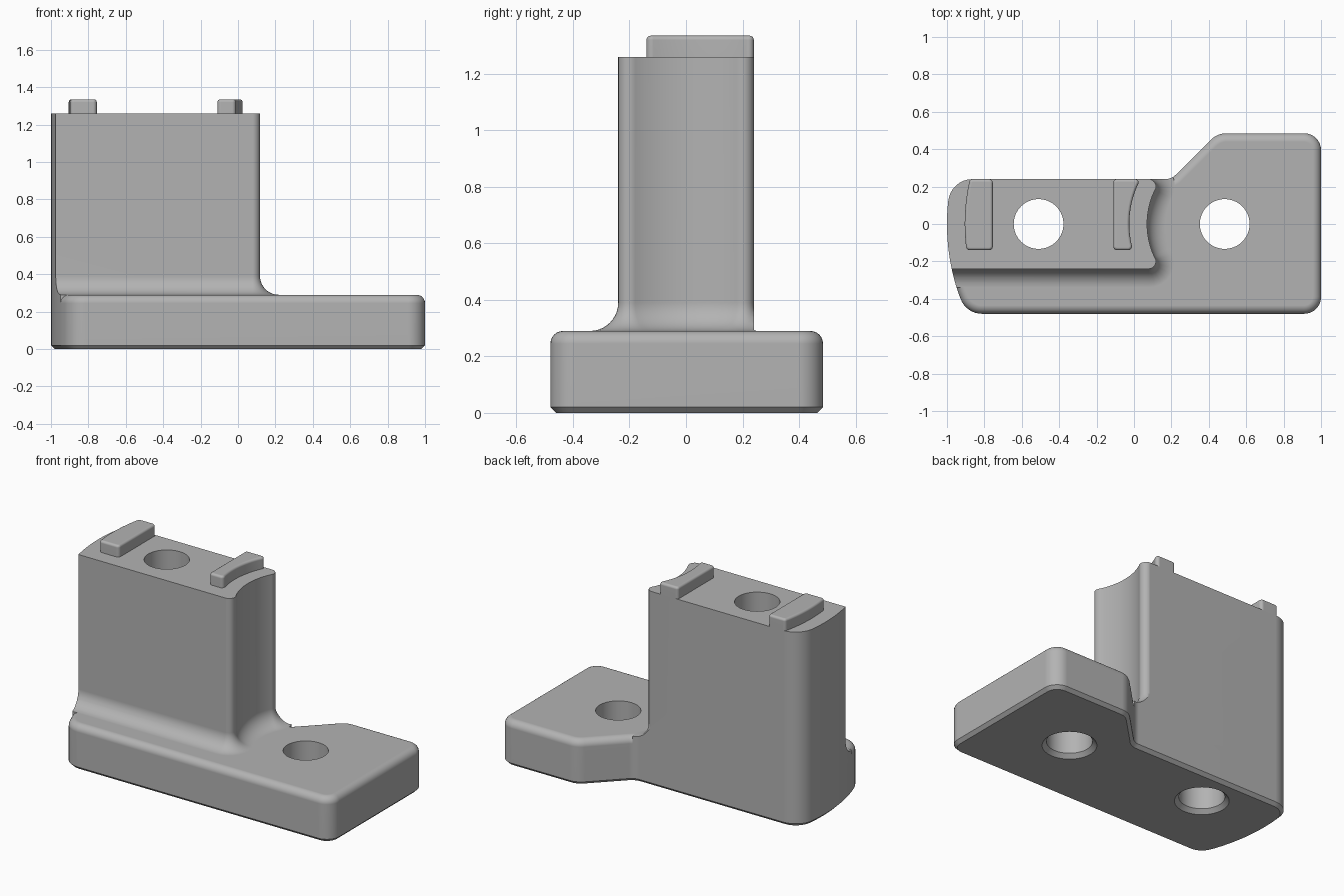
import bpy, bmesh
from math import sin, cos, pi, sqrt, tan
from mathutils import Vector

cube = bpy.data.objects.get("Cube")
if cube:
    bpy.data.objects.remove(cube, do_unlink=True)

grey = bpy.data.materials.new("plain grey")
grey.use_nodes = True
COLOR = (0.45, 0.45, 0.45, 1)
grey.diffuse_color = COLOR
grey.node_tree.nodes["Principled BSDF"].inputs["Base Color"].default_value = COLOR

BASE_TOP, COLUMN_TOP, LUG_TOP = 0.29, 1.26, 1.335
BACK = 0.24
HOLE_X = (-0.51, 0.485)


def arc_x(cx, r, y):
    """x of the left side of a circle centred on (cx, 0)."""
    return cx - sqrt(r * r - y * y)


def arc(cx, r, y0, y1, n=16):
    ys = [y0 + (y1 - y0) * i / n for i in range(n + 1)]
    return [(arc_x(cx, r, y), y, 0) for y in ys]


def rounded(points, n=8):
    """Outline from (x, y, corner radius) points."""
    out = []
    for i, (x, y, r) in enumerate(points):
        p = Vector((x, y))
        if r == 0:
            out.append(p)
            continue
        a = (Vector(points[i - 1][:2]) - p).normalized()
        b = (Vector(points[(i + 1) % len(points)][:2]) - p).normalized()
        half = a.angle(b) / 2
        centre = p + (a + b).normalized() * (r / sin(half))
        start = p + a * (r / tan(half)) - centre
        end = p + b * (r / tan(half)) - centre
        sweep = pi - 2 * half
        for k in range(n + 1):
            t = k / n
            out.append(centre + (start * sin((1 - t) * sweep) + end * sin(t * sweep)) / sin(sweep))
    return out


def offset(outline, d):
    """Move a counter-clockwise outline outwards by d."""
    out = []
    for i, p in enumerate(outline):
        e1 = (p - outline[i - 1]).normalized()
        e2 = (outline[(i + 1) % len(outline)] - p).normalized()
        n1, n2 = Vector((e1.y, -e1.x)), Vector((e2.y, -e2.x))
        out.append(p + (n1 + n2) * (d / (1 + n1.dot(n2))))
    return out


def loft(name, outline, levels):
    """Closed solid through (height, outward offset) levels."""
    bm = bmesh.new()
    rings = [[bm.verts.new((p.x, p.y, z)) for p in offset(outline, d)] for z, d in levels]
    n = len(outline)
    for low, high in zip(rings, rings[1:]):
        for i in range(n):
            j = (i + 1) % n
            bm.faces.new((low[i], low[j], high[j], high[i]))
    bm.faces.new(rings[0][::-1])
    bm.faces.new(rings[-1])
    mesh = bpy.data.meshes.new(name)
    bm.to_mesh(mesh)
    bm.free()
    mesh.materials.append(grey)
    obj = bpy.data.objects.new(name, mesh)
    bpy.context.collection.objects.link(obj)
    return obj


def activate(obj):
    bpy.ops.object.select_all(action='DESELECT')
    obj.select_set(True)
    bpy.context.view_layer.objects.active = obj


def combine(obj, other, operation):
    activate(obj)
    mod = obj.modifiers.new("combine", 'BOOLEAN')
    mod.operation, mod.object, mod.solver = operation, other, 'EXACT'
    bpy.ops.object.modifier_apply(modifier=mod.name)
    bpy.data.objects.remove(other, do_unlink=True)


def finish(obj):
    activate(obj)
    bpy.ops.object.shade_smooth_by_angle(angle=pi / 6)
    mod = obj.modifiers.new("even shading", 'WEIGHTED_NORMAL')
    mod.keep_sharp = True


def top_round(top, r, n=6):
    return [(top - r + r * sin(k * pi / 2 / n), -r * (1 - cos(k * pi / 2 / n))) for k in range(n + 1)]


# Foot plate outline: bowed left end, stepped back edge
foot_outline = rounded(
    arc(0.15, 1.15, 0.08, -0.37)
    + [(arc_x(0.15, 1.15, 0.48), -0.48, 0.12), (1, -0.48, 0.09), (1, 0.485, 0.09),
       (0.445, 0.485, 0.12), (0.2, BACK, 0.08), (-0.982, BACK, 0.13)])
body = loft("bracket_body", foot_outline, [(0, -0.02), (0.02, 0)] + top_round(BASE_TOP, 0.045))

# Column with a hollow right side and a flared fillet at its foot
column_outline = rounded(
    [(-1.3, 0.2405, 0), (-1.3, -BACK, 0), (0.1465, -BACK, 0.04)]
    + arc(0.485, 0.415, -0.17, 0.17) + [(0.1465, 0.2405, 0.04)])
flare = [(BASE_TOP + 0.1 - 0.1 * sin(a), 0.1 - 0.1 * cos(a))
         for a in [pi / 2 * k / 10 for k in range(10, -1, -1)]]
column = loft("column", column_outline, [(0.2, 0.1)] + flare + [(COLUMN_TOP, 0)])
combine(column, loft("column_trim", foot_outline, [(0.1, 0), (1.5, 0)]), 'INTERSECT')
combine(body, column, 'UNION')

# Bolt holes, countersunk underneath
for x in HOLE_X:
    circle = [Vector((x + 0.133 * cos(k * pi / 32), 0.133 * sin(k * pi / 32))) for k in range(64)]
    combine(body, loft("hole_cutter", circle, [(-0.02, 0.045), (0.025, 0), (1.5, 0)]), 'DIFFERENCE')
finish(body)

# Locating lugs on top of the column
lug_levels = [(COLUMN_TOP, 0)] + top_round(LUG_TOP, 0.015, 4)
right_lug = rounded(
    arc(0.15, 1.055, 0.2, -0.1) + [(arc_x(0.15, 1.055, 0.14), -0.14, 0.02),
                                   (-0.755, -0.14, 0.02), (-0.755, BACK, 0.02),
                                   (arc_x(0.15, 1.055, BACK), BACK, 0.018)])
left_lug = rounded(
    [(-0.11, BACK, 0.018), (-0.11, -0.14, 0.02), (arc_x(0.485, 0.51, 0.14), -0.14, 0.02)]
    + arc(0.485, 0.51, -0.1, 0.2) + [(arc_x(0.485, 0.51, BACK), BACK, 0.018)])
for name, outline in (("right_lug", right_lug), ("left_lug", left_lug)):
    finish(loft(name, outline, lug_levels))
